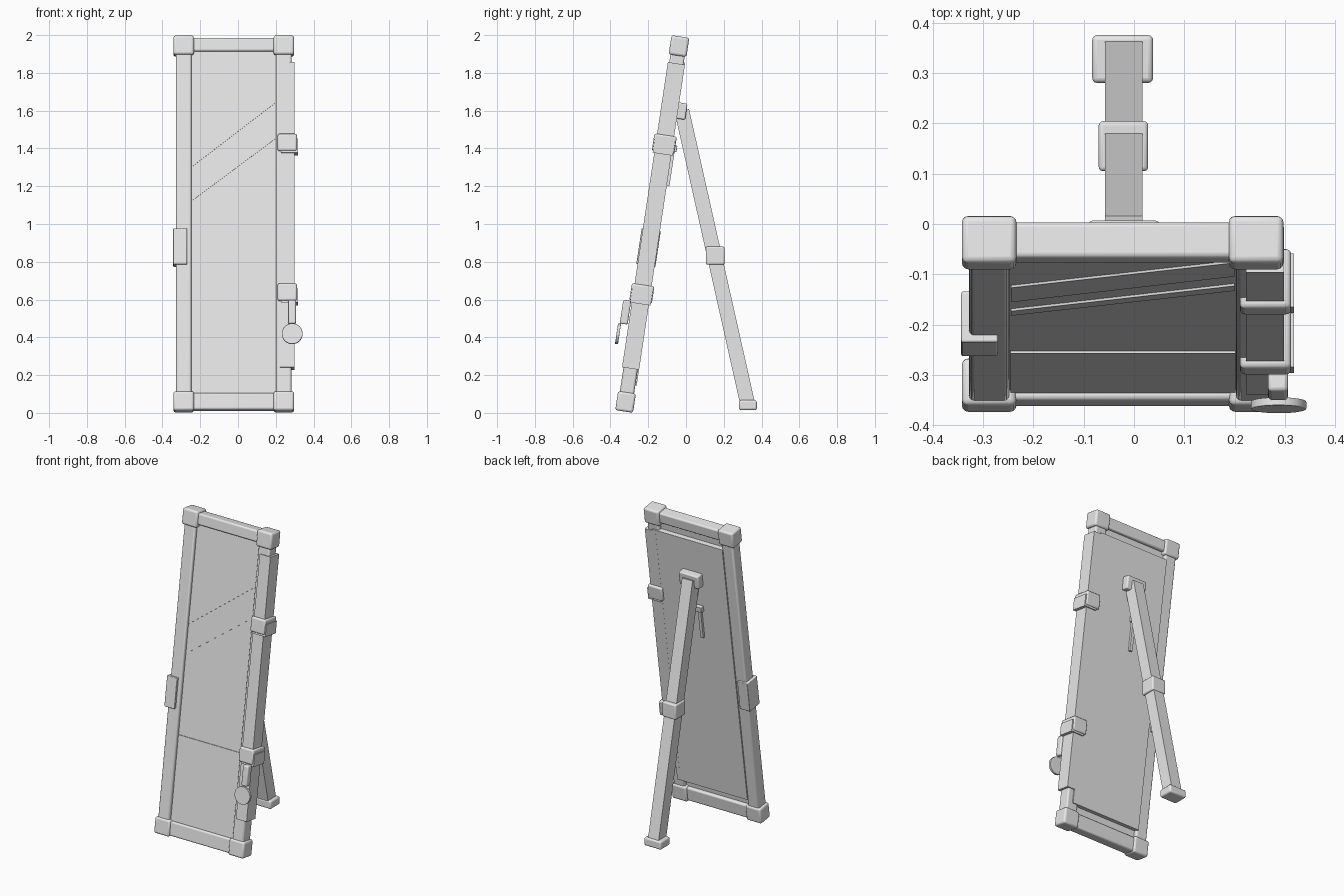
import bpy, bmesh, math
from mathutils import Matrix

if "Cube" in bpy.data.objects:
    bpy.data.objects.remove(bpy.data.objects["Cube"])

grey = bpy.data.materials.new("light_grey")
grey.diffuse_color = (0.8, 0.8, 0.8, 1)
grey.use_nodes = True
grey.node_tree.nodes["Principled BSDF"].inputs["Base Color"].default_value = grey.diffuse_color

# Leaning frame space: origin at the middle of the bottom rail, y is the depth, z runs up the frame
LEAN = math.radians(-8.54)
FRAME = Matrix.Translation((0, -0.32, 0.058)) @ Matrix.Rotation(LEAN, 4, 'X')
WORLD = Matrix.Identity(4)
LENGTH = 1.905
MID = -0.0225


def up(z):
    """Height above ground to distance along the frame."""
    return (z - 0.058) / math.cos(LEAN)


def finish(name, bm, matrix, bevel=0.0):
    bm.transform(matrix)
    bmesh.ops.recalc_face_normals(bm, faces=bm.faces)
    mesh = bpy.data.meshes.new(name)
    bm.to_mesh(mesh)
    bm.free()
    mesh.materials.append(grey)
    ob = bpy.data.objects.new(name, mesh)
    bpy.context.collection.objects.link(ob)
    bpy.context.view_layer.objects.active = ob
    ob.select_set(True)
    if bevel:
        mod = ob.modifiers.new("rounding", 'BEVEL')
        mod.width = bevel
        mod.segments = 3
        bpy.ops.object.shade_smooth_by_angle(angle=math.radians(35))
    ob.select_set(False)
    return ob


def box(name, x, y, z, matrix=FRAME, bevel=0.0):
    bm = bmesh.new()
    bmesh.ops.create_cube(bm, size=1)
    for v in bm.verts:
        for i, (a, b) in enumerate((x, y, z)):
            v.co[i] = a if v.co[i] < 0 else b
    return finish(name, bm, matrix, bevel)


def plate(name, outline, y0, y1):
    """Flat plate from an x-z outline."""
    bm = bmesh.new()
    face = bm.faces.new([bm.verts.new((x, y0, z)) for x, z in outline])
    ext = bmesh.ops.extrude_face_region(bm, geom=[face])
    for v in ext["geom"]:
        if isinstance(v, bmesh.types.BMVert):
            v.co.y = y1
    return finish(name, bm, FRAME)


# Corner blocks and side rails
for side, s in (("left", -1), ("right", 1)):
    cx = MID + s * 0.265
    for level, z in (("bottom", 0), ("top", LENGTH)):
        box(f"{level}_{side}_corner", (cx - 0.054, cx + 0.054), (-0.0475, 0.0475),
            (z - 0.051, z + 0.051), bevel=0.012)
    box(f"{side}_rail", (cx - 0.04, cx + 0.04), (-0.038, 0.038), (0.02, LENGTH - 0.02), bevel=0.01)

# Top and bottom rails
box("top_rail", (-0.26, 0.21), (-0.036, 0.036), (LENGTH - 0.032, LENGTH + 0.039), bevel=0.01)
box("bottom_rail", (-0.26, 0.21), (-0.037, 0.037), (-0.045, 0.045), bevel=0.01)

# Mirror sheet and back board
box("mirror_sheet", (-0.25, 0.21), (-0.017, 0.015), (0.03, LENGTH - 0.02))
box("lower_sheet", (-0.245, 0.202), (-0.022, -0.016), (0.04, up(0.625)))
box("back_board", (-0.255, 0.245), (0.014, 0.045), (up(0.15), up(1.86)))

# Raised diagonal glints on the glass
for i, (a, b, c, d) in enumerate(((1.49, 1.82, 1.64, 1.30), (1.18, 1.515, 1.45, 1.12))):
    plate(f"glint_{i + 1}", [(-0.244, up(a)), (0.2, up(b)), (0.2, up(c)), (-0.244, up(d))],
          -0.022, -0.016)

# Long cover over the right rail
box("rail_cover", (0.222, 0.298), (-0.0455, 0.0455), (up(0.235), up(1.85)))

# Two clasps around the cover
for name, z in (("upper", 1.425), ("lower", 0.632)):
    s = up(z)
    box(f"{name}_clasp", (0.21, 0.312), (-0.06, 0.06), (s - 0.046, s + 0.046), bevel=0.01)
    box(f"{name}_clasp_plate", (0.228, 0.318), (-0.054, 0.054), (s - 0.056, s + 0.02))

# Left grip
box("left_grip", (-0.343, -0.27), (-0.052, 0.05), (up(0.78), up(0.97)), bevel=0.004)

# Crank lever and round knob
box("crank_lever", (0.266, 0.306), (-0.092, -0.05), (up(0.46), up(0.585)), bevel=0.008)
bm = bmesh.new()
bmesh.ops.create_cone(bm, cap_ends=True, segments=32, radius1=0.055, radius2=0.055, depth=0.016)
knob = finish("knob", bm, FRAME @ Matrix.Translation((0.287, -0.093, up(0.405)))
              @ Matrix.Rotation(math.pi / 2, 4, 'X'), 0.002)

# Hinge block and hanging latch on the back
box("hinge_block", (-0.09, 0.05), (0.04, 0.09), (up(1.565), up(1.65)), bevel=0.008)
box("latch_block", (-0.075, -0.03), (0.04, 0.07), (up(1.39), up(1.425)), bevel=0.003)
box("latch_strip", (-0.062, -0.042), (0.04, 0.06), (up(1.21), up(1.41)))

# Stand leg, sloping back from the hinge
dy, dz = 0.35, 1.56
leg = (Matrix.Translation((-0.0205, 0.328, 0.04))
       @ Matrix.Rotation(math.atan2(dy, dz), 4, 'X'))
box("stand_leg", (-0.0375, 0.0375), (-0.039, 0.039), (0, math.hypot(dy, dz)), leg)

# Leg collar and foot
box("leg_collar", (-0.07, 0.028), (0.105, 0.204), (0.785, 0.88), WORLD, 0.008)
box("stand_foot", (-0.083, 0.038), (0.28, 0.375), (0.015, 0.067), WORLD, 0.01)
